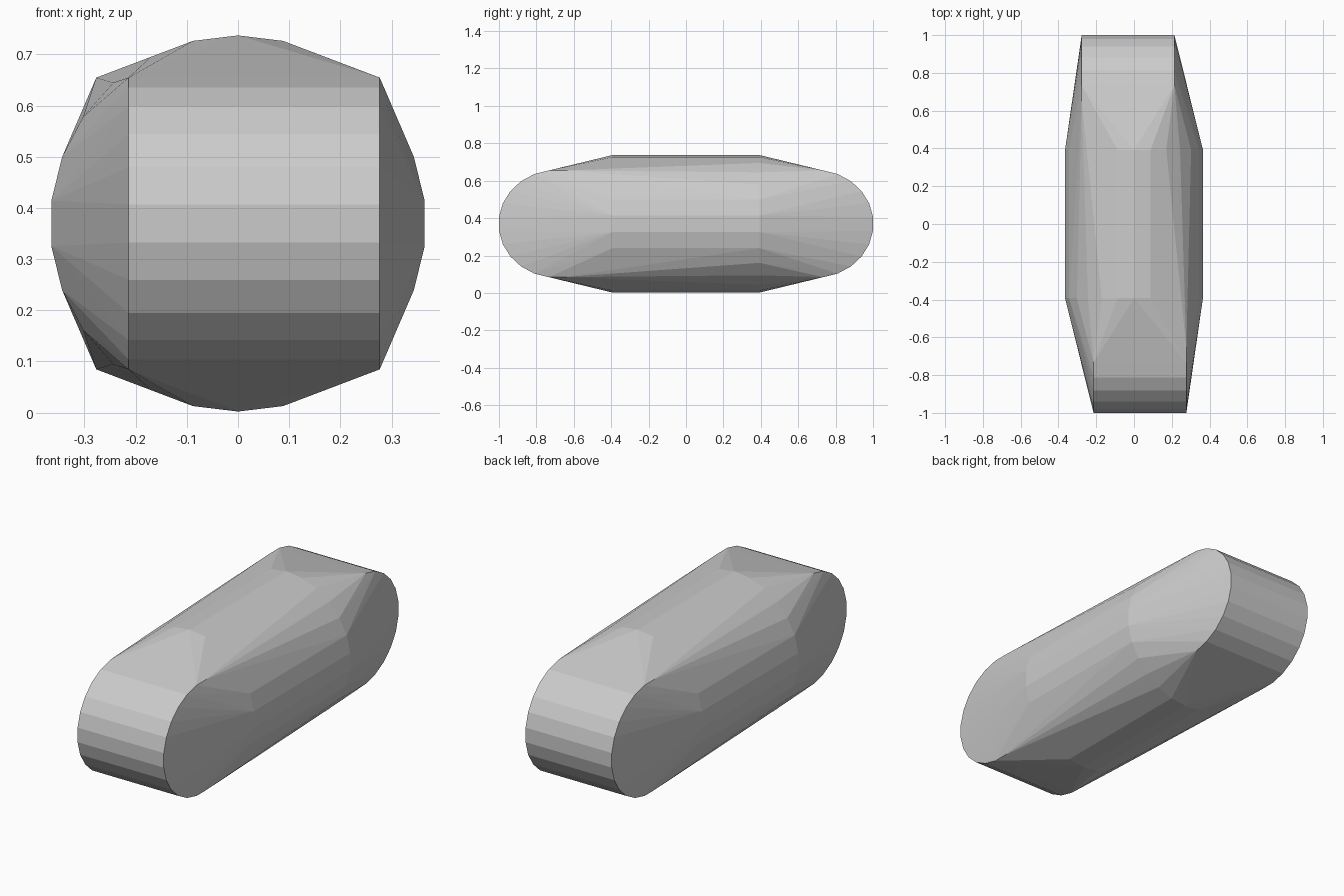
import bpy, bmesh
from math import pi, sin, cos

if "Cube" in bpy.data.objects:
    bpy.data.objects.remove(bpy.data.objects["Cube"])

CZ = 0.3695            # height of the centre line
bm = bmesh.new()

# Barrel: 26-sided rings around the long (y) axis
for y in (-0.393, 0.393):
    for i in range(26):
        a = pi / 2 + 2 * pi * i / 26
        bm.verts.new((0.3675 * cos(a), y, CZ + 0.3675 * sin(a)))

# End rollers: 24-sided, lying across x, offset sideways in opposite directions
for s in (-1, 1):
    for x in (0.214, -0.277):
        for i in range(24):
            a = 2 * pi * (i + 0.5) / 24
            bm.verts.new((s * x, s * (0.6935 + 0.309 * cos(a)), CZ + 0.2875 * sin(a)))

# Wrap barrel and rollers in one taut faceted skin
res = bmesh.ops.convex_hull(bm, input=bm.verts[:])
inside = {g for g in res["geom_interior"] + res["geom_unused"]
          if isinstance(g, bmesh.types.BMVert)}
bmesh.ops.delete(bm, geom=list(inside), context='VERTS')
bmesh.ops.recalc_face_normals(bm, faces=bm.faces[:])

mesh = bpy.data.meshes.new("faceted_capsule")
bm.to_mesh(mesh)
bm.free()
bpy.context.collection.objects.link(bpy.data.objects.new("faceted_capsule", mesh))
